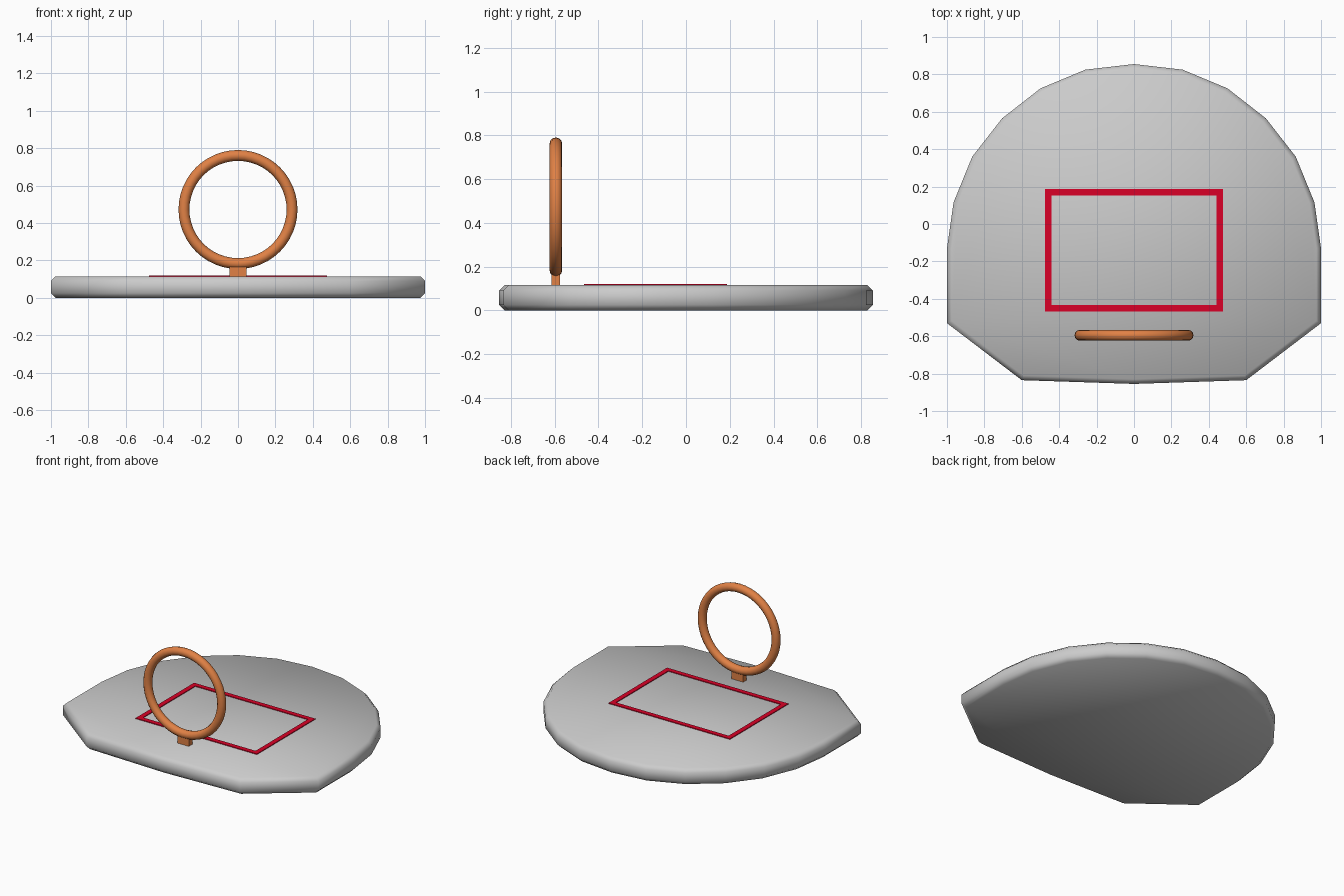
import bpy, bmesh, math

if "Cube" in bpy.data.objects:
    bpy.data.objects.remove(bpy.data.objects["Cube"])


def material(name, color):
    m = bpy.data.materials.new(name)
    m.diffuse_color = color
    m.use_nodes = True
    m.node_tree.nodes["Principled BSDF"].inputs["Base Color"].default_value = m.diffuse_color
    return m


def mesh_object(name, bm, mat=None):
    bmesh.ops.recalc_face_normals(bm, faces=bm.faces)
    me = bpy.data.meshes.new(name)
    bm.to_mesh(me)
    bm.free()
    ob = bpy.data.objects.new(name, me)
    bpy.context.collection.objects.link(ob)
    if mat:
        me.materials.append(mat)
    return ob


def box(bm, size, loc):
    verts = bmesh.ops.create_cube(bm, size=1)["verts"]
    bmesh.ops.scale(bm, vec=size, verts=verts)
    bmesh.ops.translate(bm, vec=loc, verts=verts)


orange = material("rim_orange", (0.75, 0.22, 0.06, 1))
red = material("target_red", (0.7, 0.0, 0.02, 1))

# Backboard: mirrored half outline, extruded, with chamfered rims
half = [(0.26, 0.825), (0.5, 0.725), (0.705, 0.565), (0.865, 0.36),
        (0.965, 0.115), (1.0, -0.13), (1.0, -0.53), (0.6, -0.835)]
outline = [(0, 0.855)] + half + [(0, -0.855)] + [(-x, y) for x, y in reversed(half)]
bm = bmesh.new()
face = bm.faces.new([bm.verts.new((x, y, 0)) for x, y in outline])
top = bmesh.ops.extrude_face_region(bm, geom=[face])["geom"]
bmesh.ops.translate(bm, vec=(0, 0, 0.115),
                    verts=[v for v in top if isinstance(v, bmesh.types.BMVert)])
board = mesh_object("backboard", bm)
bev = board.modifiers.new("rim_chamfer", "BEVEL")
bev.width = 0.025
bev.segments = 1
bev.limit_method = 'ANGLE'
bev.angle_limit = math.radians(65)
for p in board.data.polygons:
    p.use_smooth = True

# Red target rectangle made of four thin strips
x0, y0, y1, w = 0.475, -0.467, 0.187, 0.034
bm = bmesh.new()
for y in (y0 + w / 2, y1 - w / 2):
    box(bm, (2 * x0, w, 0.01), (0, y, 0.115))
for s in (-1, 1):
    box(bm, (w, y1 - y0 - 2 * w, 0.01), (s * (x0 - w / 2), (y0 + y1) / 2, 0.115))
mesh_object("target_frame", bm, red)

# Hoop ring standing upright
bpy.ops.mesh.primitive_torus_add(major_radius=0.289, minor_radius=0.029,
                                 major_segments=48, minor_segments=12,
                                 location=(0, -0.595, 0.472),
                                 rotation=(math.pi / 2, 0, 0))
hoop = bpy.context.object
hoop.name = "hoop_ring"
hoop.data.materials.append(orange)
bpy.ops.object.shade_smooth()

# Bracket joining the hoop to the board
bm = bmesh.new()
box(bm, (0.09, 0.04, 0.07), (0, -0.595, 0.145))
mesh_object("hoop_bracket", bm, orange)
